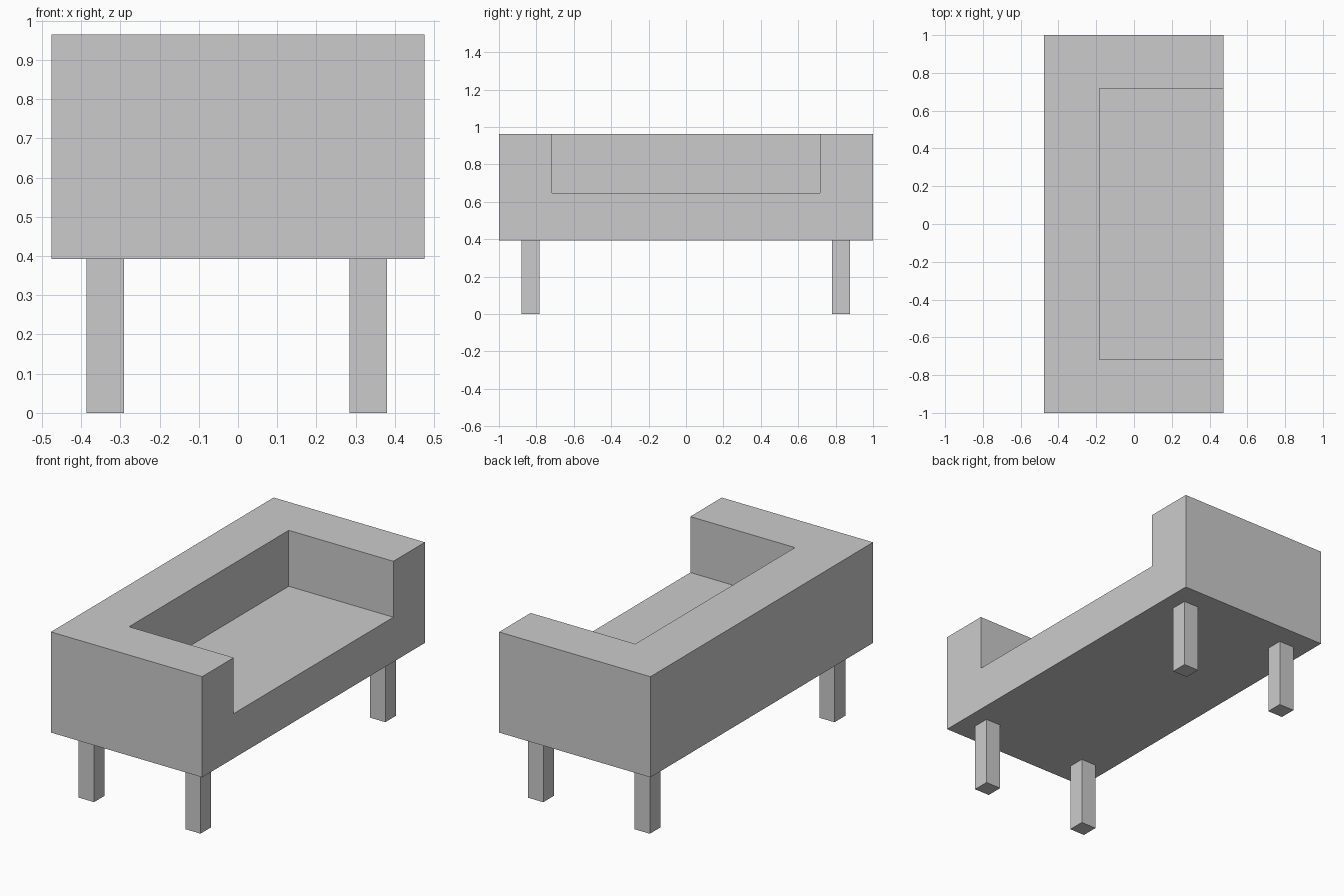
import bpy

if "Cube" in bpy.data.objects:
    bpy.data.objects.remove(bpy.data.objects["Cube"])

X0, X1 = -0.476, 0.475           # rear and open side of the sofa
BACK_X = -0.183                  # inner face of the backrest
ARM_Y = 0.717                    # inner face of the armrests
BOTTOM, SEAT, TOP = 0.392, 0.646, 0.964


def box(name, x, y, z):
    """Box spanning the given (min, max) ranges."""
    bpy.ops.mesh.primitive_cube_add(size=1)
    ob = bpy.context.object
    ob.name = name
    ob.location = [(a + b) / 2 for a, b in (x, y, z)]
    ob.scale = [b - a for a, b in (x, y, z)]
    bpy.ops.object.transform_apply(location=True, rotation=False, scale=True)
    return ob


# Seat base and backrest
box("seat", (X0, X1), (-1, 1), (BOTTOM, SEAT))
box("backrest", (X0, BACK_X), (-1, 1), (SEAT, TOP))

# Armrests
box("front_armrest", (BACK_X, X1), (-1, -ARM_Y), (SEAT, TOP))
box("rear_armrest", (BACK_X, X1), (ARM_Y, 1), (SEAT, TOP))

# Four square legs
HALF = 0.048
for side, cx in (("left", -0.338), ("right", 0.332)):
    for end, cy in (("front", -0.831), ("rear", 0.828)):
        box(f"{end}_{side}_leg", (cx - HALF, cx + HALF), (cy - HALF, cy + HALF), (0, BOTTOM))
